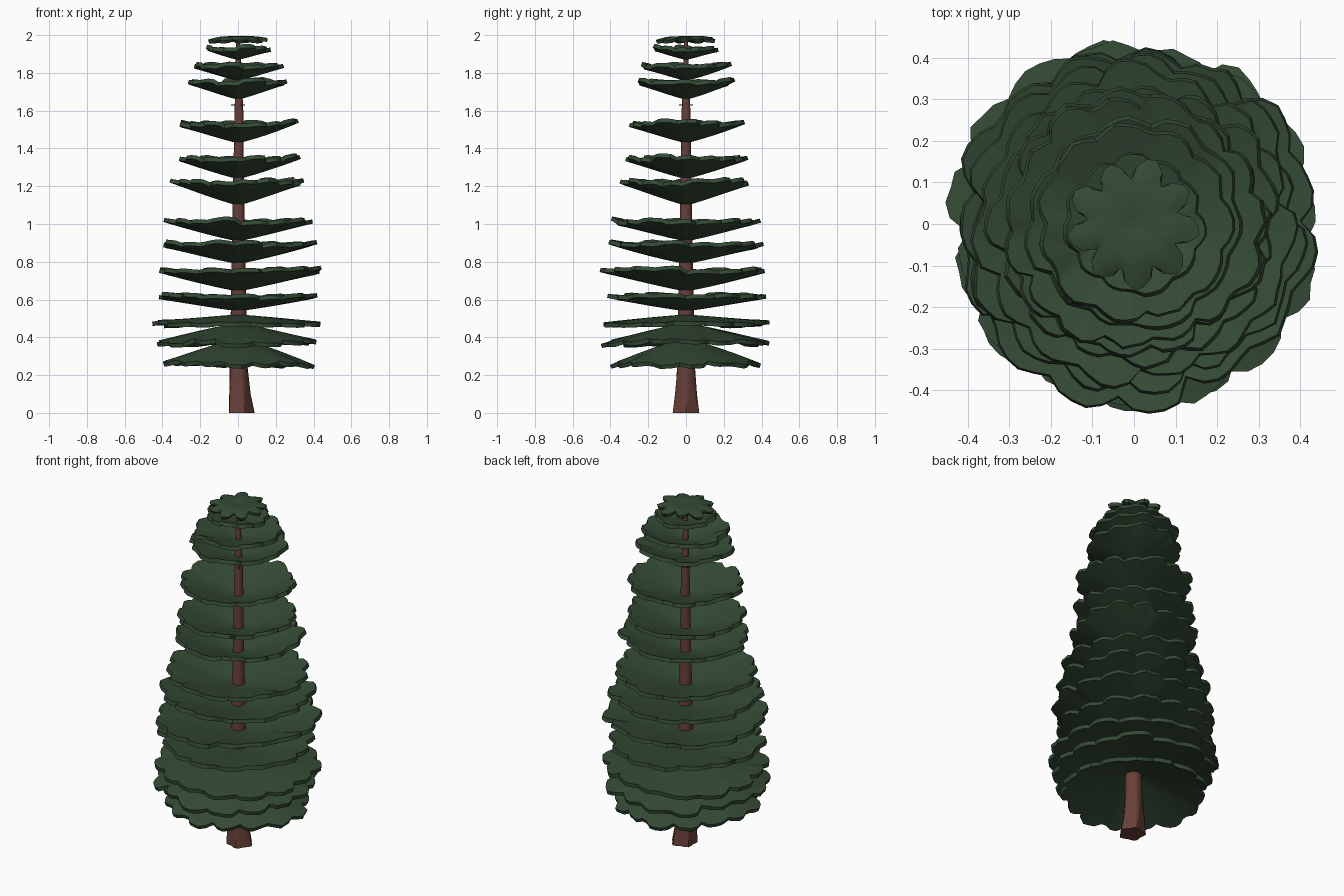
import bpy, bmesh, math, random

if "Cube" in bpy.data.objects:
    bpy.data.objects.remove(bpy.data.objects["Cube"])

random.seed(11)


def material(name, color):
    m = bpy.data.materials.new(name)
    m.diffuse_color = (*color, 1)
    m.use_nodes = True
    m.node_tree.nodes["Principled BSDF"].inputs["Base Color"].default_value = m.diffuse_color
    return m


GREEN = material("needle_green", (0.035, 0.07, 0.036))
BROWN = material("bark_brown", (0.14, 0.05, 0.04))


def finish(bm, name, mat):
    bmesh.ops.recalc_face_normals(bm, faces=bm.faces[:])
    me = bpy.data.meshes.new(name)
    bm.to_mesh(me)
    bm.free()
    me.materials.append(mat)
    ob = bpy.data.objects.new(name, me)
    bpy.context.collection.objects.link(ob)
    bpy.ops.object.select_all(action='DESELECT')
    ob.select_set(True)
    bpy.context.view_layer.objects.active = ob
    return ob


def loft(bm, rings):
    for a, b in zip(rings, rings[1:]):
        n = len(a)
        for i in range(n):
            bm.faces.new((a[i], a[(i + 1) % n], b[(i + 1) % n], b[i]))


# Trunk: tapered rings with lobed root flare
def build_trunk():
    bm = bmesh.new()
    rings = []
    n = 20
    for z, r, flare, dx in [(0, .066, .008, .014), (.1, .055, .006, .006), (.25, .047, 0, .003),
                            (.5, .042, 0, .003), (.95, .034, 0, .003), (1.3, .027, 0, .003),
                            (1.6, .023, 0, .005), (1.97, .010, 0, 0)]:
        ring = []
        for i in range(n):
            a = 2 * math.pi * i / n
            rr = r + flare * math.cos(5 * a)
            ring.append(bm.verts.new((dx + rr * math.cos(a), rr * math.sin(a), z)))
        rings.append(ring)
    loft(bm, rings)
    bm.faces.new(rings[0])
    bm.faces.new(rings[-1])
    finish(bm, "trunk", BROWN)
    bpy.ops.object.shade_smooth_by_angle(angle=math.radians(40))


# Foliage tier: dish lofted from the hub to a rim of uneven rounded lobes, then thickened
def build_tier(name, hub, rim, radius, lobes, depth, curve, arch=0.0, thick=.022):
    bm = bmesh.new()
    shape = (1, .35, 0, .05, .4)      # notch amount across one lobe
    seg = len(shape)
    n = lobes * seg
    phase = random.uniform(0, 6.28)
    lobe_r = [random.uniform(-.06, .02) for _ in range(lobes)]
    lobe_z = [random.uniform(-.010, .010) for _ in range(lobes)]
    edge = [lobe_r[i // seg] - depth * shape[i % seg] + random.uniform(-.015, .015)
            for i in range(n)]
    rings = []
    for f in (.1, .25, .45, .65, .85, 1):
        ring = []
        for i in range(n):
            a = phase + 2 * math.pi * i / n
            q = f * (1 + edge[i] * f ** 3)
            z = hub + (rim - hub) * q ** curve + lobe_z[i // seg] * f ** 3
            z += arch * math.sin(math.pi * f)
            ring.append(bm.verts.new((radius * q * math.cos(a), radius * q * math.sin(a), z)))
        rings.append(ring)
    loft(bm, rings)
    c = bm.verts.new((0, 0, hub))
    for i in range(n):
        bm.faces.new((c, rings[0][i], rings[0][(i + 1) % n]))
    ob = finish(bm, name, GREEN)
    for p in ob.data.polygons:
        p.use_smooth = True
    s = ob.modifiers.new("thickness", "SOLIDIFY")
    s.thickness = thick
    s.offset = 0
    # keep the cut rim crisp after thickening
    e = ob.modifiers.new("crisp_rim", "EDGE_SPLIT")
    e.split_angle = math.radians(40)


build_trunk()

# Tiers from bottom to top: hub height, rim height, radius
TIERS = [(.385, .25, .40), (.465, .365, .44), (.51, .468, .45), (.55, .62, .425),
         (.655, .76, .445), (.80, .90, .415), (.92, 1.02, .388), (1.11, 1.232, .35),
         (1.25, 1.352, .325), (1.44, 1.537, .315), (1.67, 1.757, .262),
         (1.77, 1.842, .24), (1.88, 1.932, .173)]
for i, (hub, rim, r) in enumerate(TIERS):
    build_tier(f"foliage_tier_{i + 1}", hub, rim, r, 15 if r > .3 else 11, .07, 1.15)

# Crown: small flower-like tier with deep rounded notches
build_tier("foliage_crown", 1.978, 1.970, .16, 9, .36, 1, arch=.010, thick=.02)

# Small bare twigs on the upper trunk
for side in (-1, 1):
    bpy.ops.mesh.primitive_cylinder_add(vertices=6, radius=.004, depth=.04,
                                        location=(side * .02, -side * .02, 1.63),
                                        rotation=(0, math.pi / 2, -side * .8))
    bpy.context.object.name = "twig"
    bpy.context.object.data.materials.append(BROWN)
